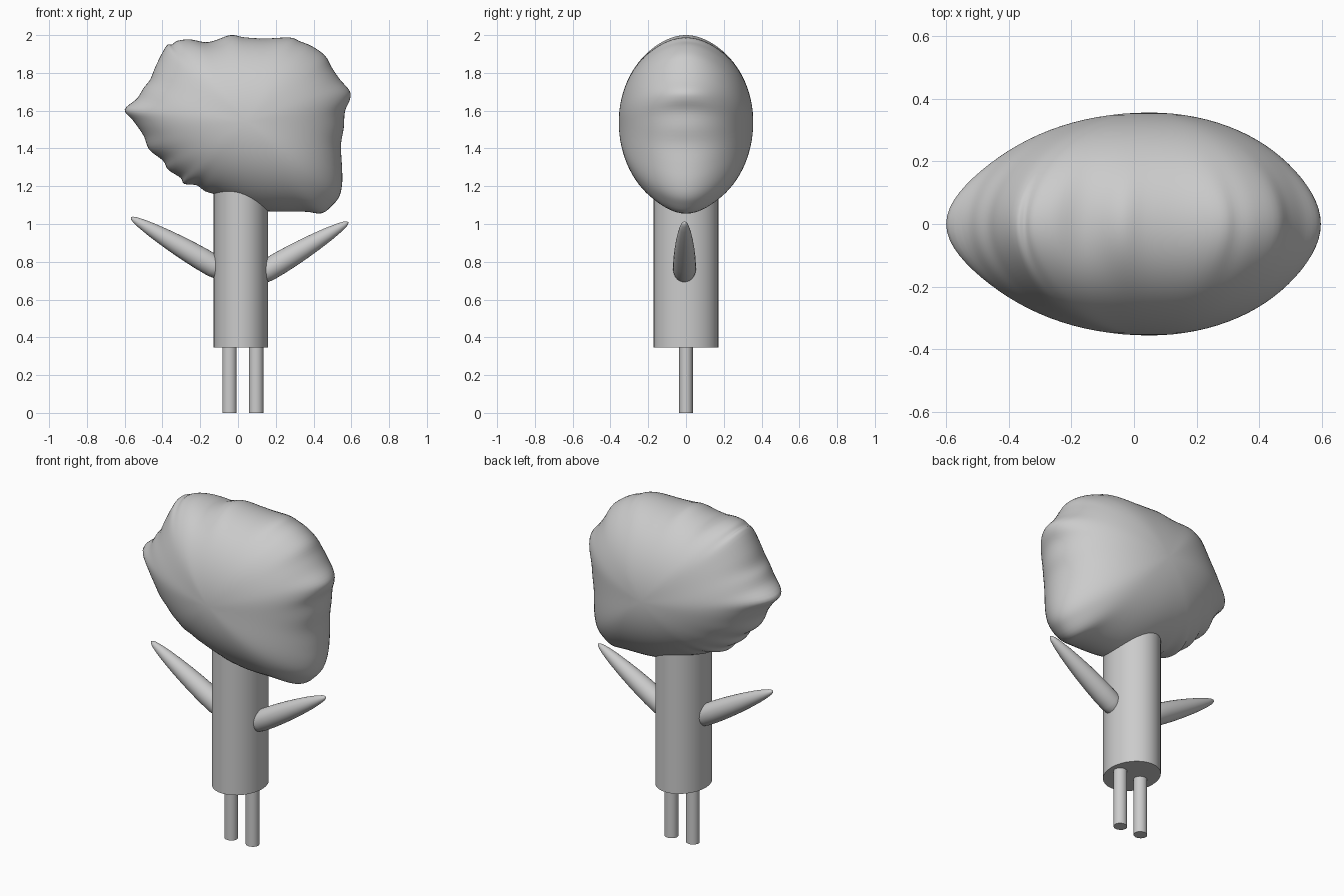
import bpy, bmesh, math
from mathutils import Vector

if "Cube" in bpy.data.objects:
    bpy.data.objects.remove(bpy.data.objects["Cube"])

grey = bpy.data.materials.new("plain grey")
grey.diffuse_color = (0.6, 0.6, 0.6, 1)
grey.use_nodes = True
grey.node_tree.nodes["Principled BSDF"].inputs["Base Color"].default_value = grey.diffuse_color


def finish(bm, name, smooth=None):
    bmesh.ops.recalc_face_normals(bm, faces=bm.faces[:])
    me = bpy.data.meshes.new(name)
    bm.to_mesh(me)
    bm.free()
    me.materials.append(grey)
    ob = bpy.data.objects.new(name, me)
    bpy.context.collection.objects.link(ob)
    if smooth:
        bpy.ops.object.select_all(action='DESELECT')
        ob.select_set(True)
        bpy.context.view_layer.objects.active = ob
        bpy.ops.object.shade_smooth_by_angle(angle=math.radians(smooth))
    return ob


def loft(rings, start, end, name, smooth):
    """Skin closed rings of points, with a single point at each end."""
    bm = bmesh.new()
    loops = [[bm.verts.new(p) for p in r] for r in rings]
    n = len(loops[0])
    for a, b in zip(loops, loops[1:]):
        for i in range(n):
            j = (i + 1) % n
            bm.faces.new((a[i], a[j], b[j], b[i]))
    for point, ring in ((start, loops[0]), (end, loops[-1])):
        tip = bm.verts.new(point)
        for i in range(n):
            bm.faces.new((tip, ring[i], ring[(i + 1) % n]))
    return finish(bm, name, smooth)


def cylinder(name, x, rx, ry, z0, z1, sides):
    bm = bmesh.new()
    bmesh.ops.create_cone(bm, cap_ends=True, segments=sides, radius1=1, radius2=1, depth=1)
    for v in bm.verts:
        v.co = (x + v.co.x * rx, v.co.y * ry, z0 + (v.co.z + 0.5) * (z1 - z0))
    return finish(bm, name, 30)


# Head: hand-drawn front outline (x, z), inflated front and back
OUTLINE = [(-.60, 1.605), (-.535, 1.664), (-.50, 1.72), (-.465, 1.765), (-.434, 1.84),
           (-.38, 1.942), (-.35, 1.95), (-.32, 1.97), (-.254, 1.977), (-.175, 1.963),
           (-.12, 1.972), (-.04, 2.0), (.037, 1.988), (.143, 1.982), (.275, 1.987),
           (.33, 1.966), (.39, 1.942), (.46, 1.892), (.497, 1.828), (.54, 1.765),
           (.591, 1.705), (.593, 1.66), (.566, 1.595), (.56, 1.51), (.545, 1.42),
           (.55, 1.314), (.552, 1.224), (.54, 1.155), (.508, 1.107), (.444, 1.057),
           (.354, 1.065), (.16, 1.067), (.05, 1.085), (-.05, 1.125), (-.127, 1.158),
           (-.175, 1.174), (-.22, 1.205), (-.285, 1.213), (-.305, 1.245), (-.37, 1.288),
           (-.397, 1.335), (-.47, 1.394), (-.50, 1.468), (-.555, 1.547)]
pts = [Vector(p) for p in OUTLINE]
N = len(pts)
rim = []
for i in range(N):
    a, b, c, d = (pts[(i + k) % N] for k in (-1, 0, 1, 2))
    for s in range(4):
        t = s / 4
        rim.append(0.5 * (2 * b + (c - a) * t + (2 * a - 5 * b + 4 * c - d) * t * t
                          + (3 * b - a - 3 * c + d) * t ** 3))
# Softened outline, so the wrinkles stay near the rim
soft = rim
for _ in range(70):
    soft = [(soft[i - 1] + 2 * soft[i] + soft[(i + 1) % len(soft)]) / 4 for i in range(len(soft))]
mid, depth, steps = Vector((.05, 1.54)), .356, 22
rings = []
for k in range(-steps + 1, steps):
    t = math.pi / 2 * k / steps
    w = math.cos(t) ** 8
    ring = [mid + (w * p + (1 - w) * q - mid) * math.cos(t) for p, q in zip(rim, soft)]
    rings.append([(p.x, depth * math.sin(t), p.y) for p in ring])
loft(rings, (mid.x, -depth, mid.y), (mid.x, depth, mid.y), "head", 60)

# Body and legs
cylinder("body", .015, .145, .172, .345, 1.3, 32)
cylinder("left_leg", -.045, .038, .036, 0, .37, 24)
cylinder("right_leg", .096, .038, .036, 0, .37, 24)

# Arms: tapered round limbs, (distance along arm as a fraction, radius)
ARM = [(-.16, .03), (-.13, .05), (0, .06), (.15, .06), (.3, .057), (.45, .052), (.6, .045),
       (.75, .036), (.87, .026), (.95, .017), (.985, .009)]
for name, base, tip in (("left_arm", (-.13, -.008, .778), (-.568, -.008, 1.035)),
                        ("right_arm", (.16, -.008, .757), (.585, -.008, 1.01))):
    base, tip = Vector(base), Vector(tip)
    axis = tip - base
    side = Vector((0, 1, 0))
    up = axis.normalized().cross(side)
    rings = [[base + axis * f + (side * math.cos(i * math.pi / 12)
                                 + up * math.sin(i * math.pi / 12)) * r for i in range(24)]
             for f, r in ARM]
    loft(rings, base - axis * .17, tip, name, 60)
